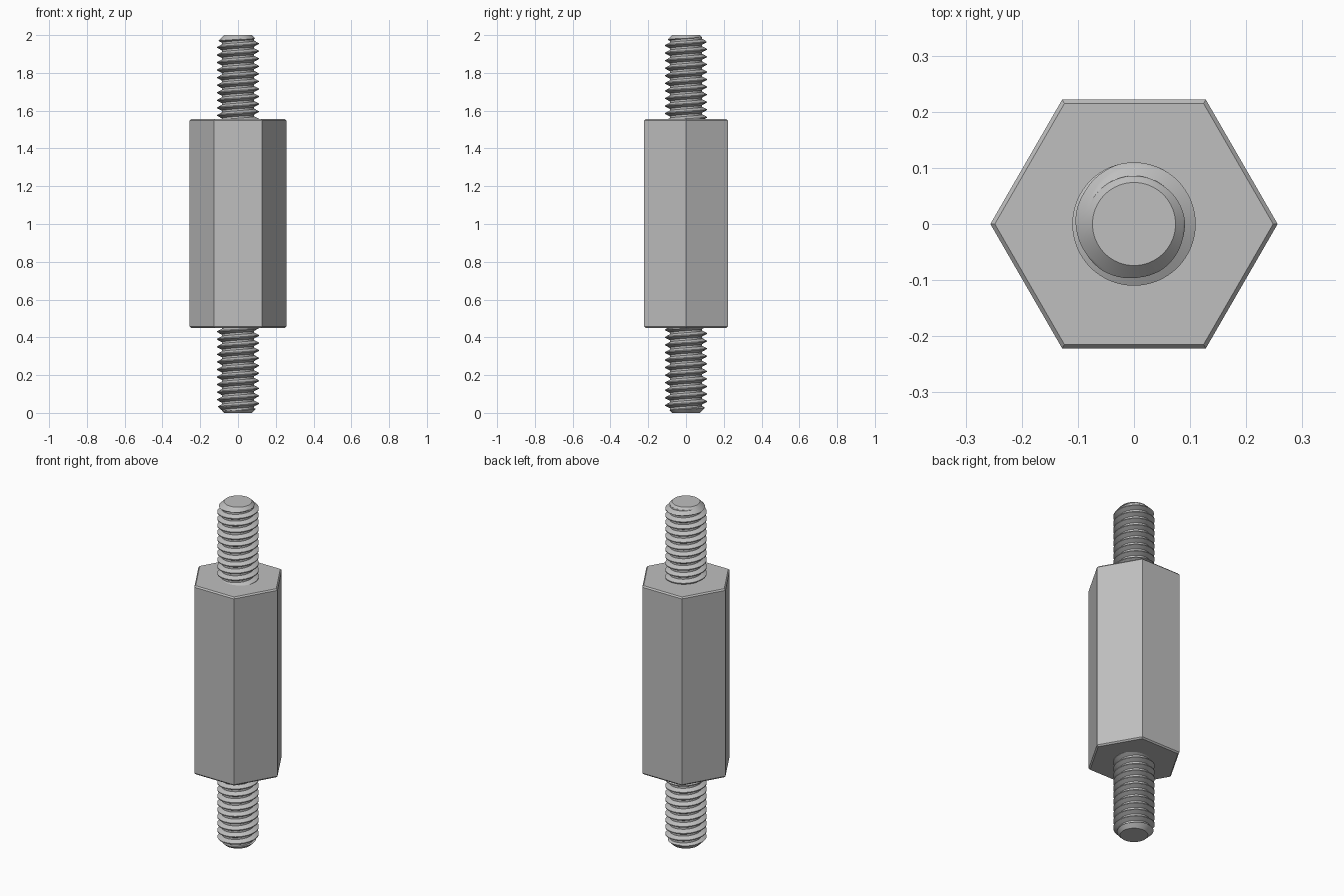
import bpy, bmesh, math

default = bpy.data.objects.get("Cube")
if default:
    bpy.data.objects.remove(default, do_unlink=True)

# Dimensions
BODY_LOW, BODY_HIGH, TOP = 0.45, 1.555, 2.0
HEX_RADIUS, HEX_BEVEL = 0.256, 0.008
MAJOR, MINOR, TIP = 0.11, 0.086, 0.074
PITCH, STEPS, SEGMENTS = 0.04, 16, 64

steel = bpy.data.materials.new("steel_grey")
steel.use_nodes = True
steel.diffuse_color = (0.52, 0.52, 0.52, 1)
steel.node_tree.nodes["Principled BSDF"].inputs["Base Color"].default_value = (0.52, 0.52, 0.52, 1)


def ring(bm, radius, z, sides):
    return [bm.verts.new((radius * math.cos(math.tau * i / sides),
                          radius * math.sin(math.tau * i / sides), z))
            for i in range(sides)]


def finish(bm, name, smooth):
    bmesh.ops.recalc_face_normals(bm, faces=bm.faces)
    mesh = bpy.data.meshes.new(name)
    bm.to_mesh(mesh)
    bm.free()
    mesh.materials.append(steel)
    obj = bpy.data.objects.new(name, mesh)
    bpy.context.collection.objects.link(obj)
    if smooth:
        bpy.ops.object.select_all(action='DESELECT')
        obj.select_set(True)
        bpy.context.view_layer.objects.active = obj
        bpy.ops.object.shade_smooth_by_angle(angle=math.radians(30))
    return obj


# Hexagonal body with a thin bevel at both ends
def hex_body():
    bm = bmesh.new()
    inner = HEX_RADIUS - HEX_BEVEL
    rings = [ring(bm, r, z, 6) for r, z in (
        (inner, BODY_LOW), (HEX_RADIUS, BODY_LOW + HEX_BEVEL),
        (HEX_RADIUS, BODY_HIGH - HEX_BEVEL), (inner, BODY_HIGH))]
    for a, b in zip(rings, rings[1:]):
        for i in range(6):
            j = (i + 1) % 6
            bm.faces.new((a[i], a[j], b[j], b[i]))
    bm.faces.new(rings[0])
    bm.faces.new(rings[-1])
    return finish(bm, "hex_body", False)


# Thread radius for a step along one pitch: crest, flank, root, flank
def thread_radius(step):
    from_crest = abs((step + STEPS // 2) % STEPS - STEPS // 2)
    t = min(max((from_crest - 1) / 5, 0), 1)
    return MAJOR + (MINOR - MAJOR) * t


# Helical surface whose rows follow the thread, cut by a conical tip
def stud(name, base, tip, flip):
    bm = bmesh.new()
    rows = STEPS * (math.ceil((tip - base) / PITCH) + 2)
    grid = []
    for k in range(rows + 1):
        row = []
        for i in range(SEGMENTS + 1):
            angle = math.tau * i / SEGMENTS
            z = min(base + PITCH * (k / STEPS - 2 + i / SEGMENTS), tip)
            r = min(thread_radius(k), TIP + tip - z)
            row.append(bm.verts.new((r * math.cos(angle), r * math.sin(angle), z)))
        grid.append(row)
    for a, b in zip(grid, grid[1:]):
        for i in range(SEGMENTS):
            quad = (a[i], a[i + 1], b[i + 1], b[i])
            if min(v.co.z for v in quad) < tip - 1e-6:
                bm.faces.new(quad)
    bm.faces.new(ring(bm, TIP, tip, SEGMENTS))
    bmesh.ops.remove_doubles(bm, verts=bm.verts, dist=1e-5)
    bmesh.ops.delete(bm, geom=[v for v in bm.verts if not v.link_faces], context='VERTS')
    if flip:
        # Half turn about x keeps the thread right-handed
        for v in bm.verts:
            v.co.y, v.co.z = -v.co.y, TOP - v.co.z
    return finish(bm, name, True)


hex_body()
stud("upper_threaded_stud", BODY_HIGH, TOP, False)
stud("lower_threaded_stud", TOP - BODY_LOW, TOP, True)
